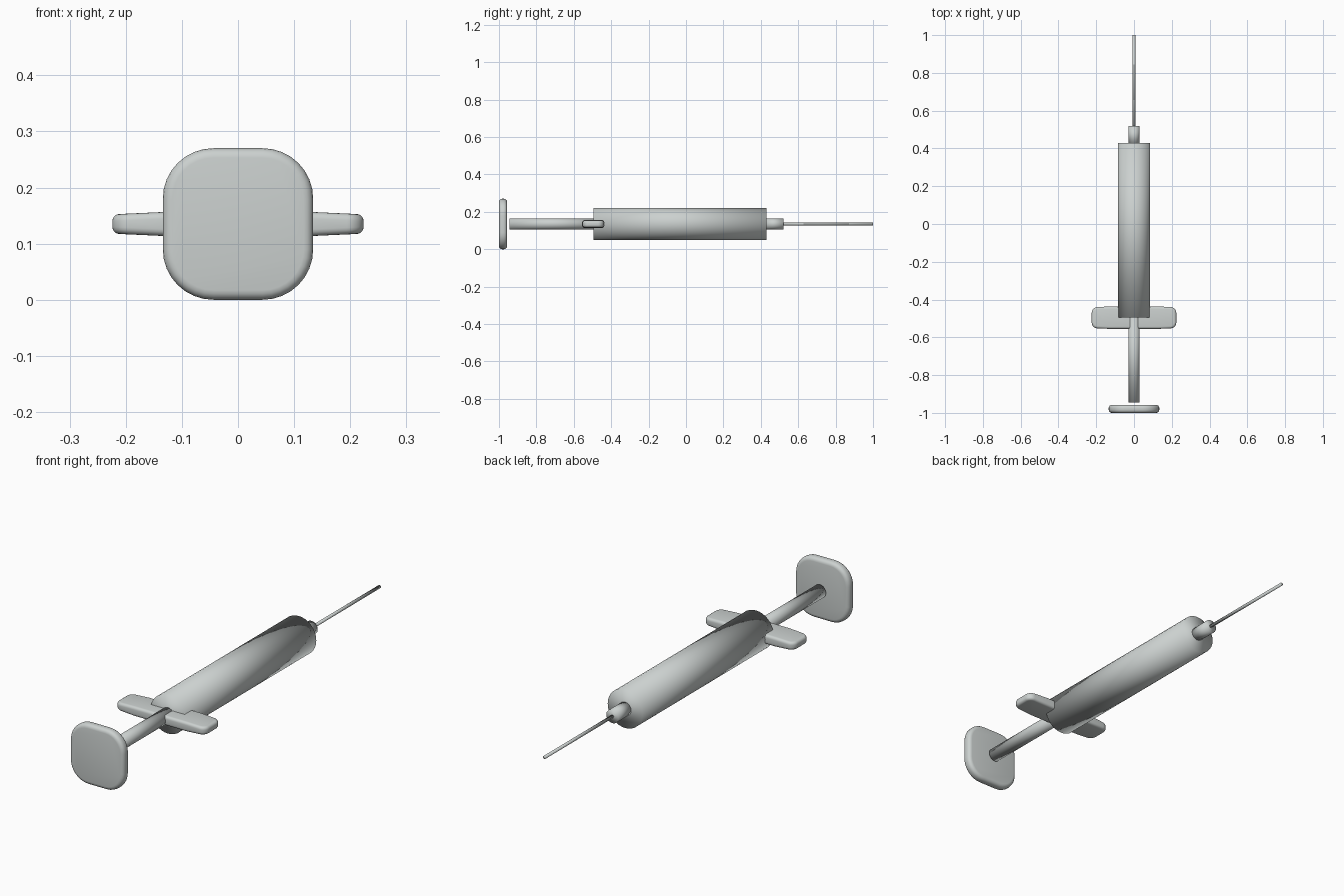
import bpy, bmesh
from math import pi
from mathutils import Matrix

cube = bpy.data.objects.get("Cube")
if cube:
    bpy.data.objects.remove(cube, do_unlink=True)

AXIS_Z = 0.135

grey = bpy.data.materials.new("light grey")
colour = (0.6, 0.635, 0.625, 1)
grey.diffuse_color = colour
grey.use_nodes = True
grey.node_tree.nodes["Principled BSDF"].inputs["Base Color"].default_value = colour


def finish(name, bm, y):
    """Store the mesh as a smooth object centred on the long axis."""
    bmesh.ops.recalc_face_normals(bm, faces=bm.faces)
    mesh = bpy.data.meshes.new(name)
    bm.to_mesh(mesh)
    bm.free()
    mesh.materials.append(grey)
    for face in mesh.polygons:
        face.use_smooth = True
    obj = bpy.data.objects.new(name, mesh)
    obj.location = (0, y, AXIS_Z)
    bpy.context.collection.objects.link(obj)


def tube(name, radius, y0, y1):
    """Closed cylinder along y, smooth over its ends."""
    bm = bmesh.new()
    bmesh.ops.create_cone(bm, cap_ends=True, segments=32, radius1=radius,
                          radius2=radius, depth=y1 - y0,
                          matrix=Matrix.Rotation(-pi / 2, 4, 'X'))
    finish(name, bm, (y0 + y1) / 2)


def rounded_plate(name, size, y, thin, corner, rim, taper_from=None):
    """Flat box with round corners and a soft rim; thin is its thickness axis."""
    bm = bmesh.new()
    bmesh.ops.create_cube(bm, size=1)
    bmesh.ops.scale(bm, vec=size, verts=bm.verts)
    if taper_from:
        for side in (-1, 1):
            bmesh.ops.bisect_plane(bm, geom=bm.verts[:] + bm.edges[:] + bm.faces[:],
                                   plane_co=(side * taper_from, 0, 0),
                                   plane_no=(1, 0, 0))
        ends = [v for v in bm.verts if abs(v.co.x) > taper_from + 0.01]
        bmesh.ops.scale(bm, vec=(1, 0.94, 0.8), verts=ends)

    # Round the outline corners
    reach = max(abs(v.co.x) for v in bm.verts) - 0.001
    upright = [e for e in bm.edges
               if all(abs(v.co.x) > reach for v in e.verts)
               and abs((e.verts[0].co - e.verts[1].co).normalized()[thin]) > 0.9]
    bmesh.ops.bevel(bm, geom=upright, offset=corner, segments=8,
                    profile=0.5, affect='EDGES')

    # Soften both rims
    bm.normal_update()
    rims = [e for e in bm.edges if len(e.link_faces) == 2
            and e.calc_face_angle() > 1.2]
    bmesh.ops.bevel(bm, geom=rims, offset=rim, segments=4,
                    profile=0.5, affect='EDGES')
    finish(name, bm, y)


# Barrel, nozzle, needle and plunger rod share the long axis
tube("barrel", 0.086, -0.495, 0.43)
tube("nozzle", 0.03, 0.42, 0.52)
tube("needle", 0.007, 0.5, 1.0)
tube("plunger_rod", 0.03, -0.945, -0.45)

# Thumb plate at the end of the plunger
rounded_plate("thumb_plate", (0.268, 0.043, 0.27), -0.9785, 1, 0.09, 0.017)

# Finger flange across the open end of the barrel
rounded_plate("finger_flange", (0.448, 0.118, 0.043), -0.496, 2, 0.03, 0.012, 0.13)
